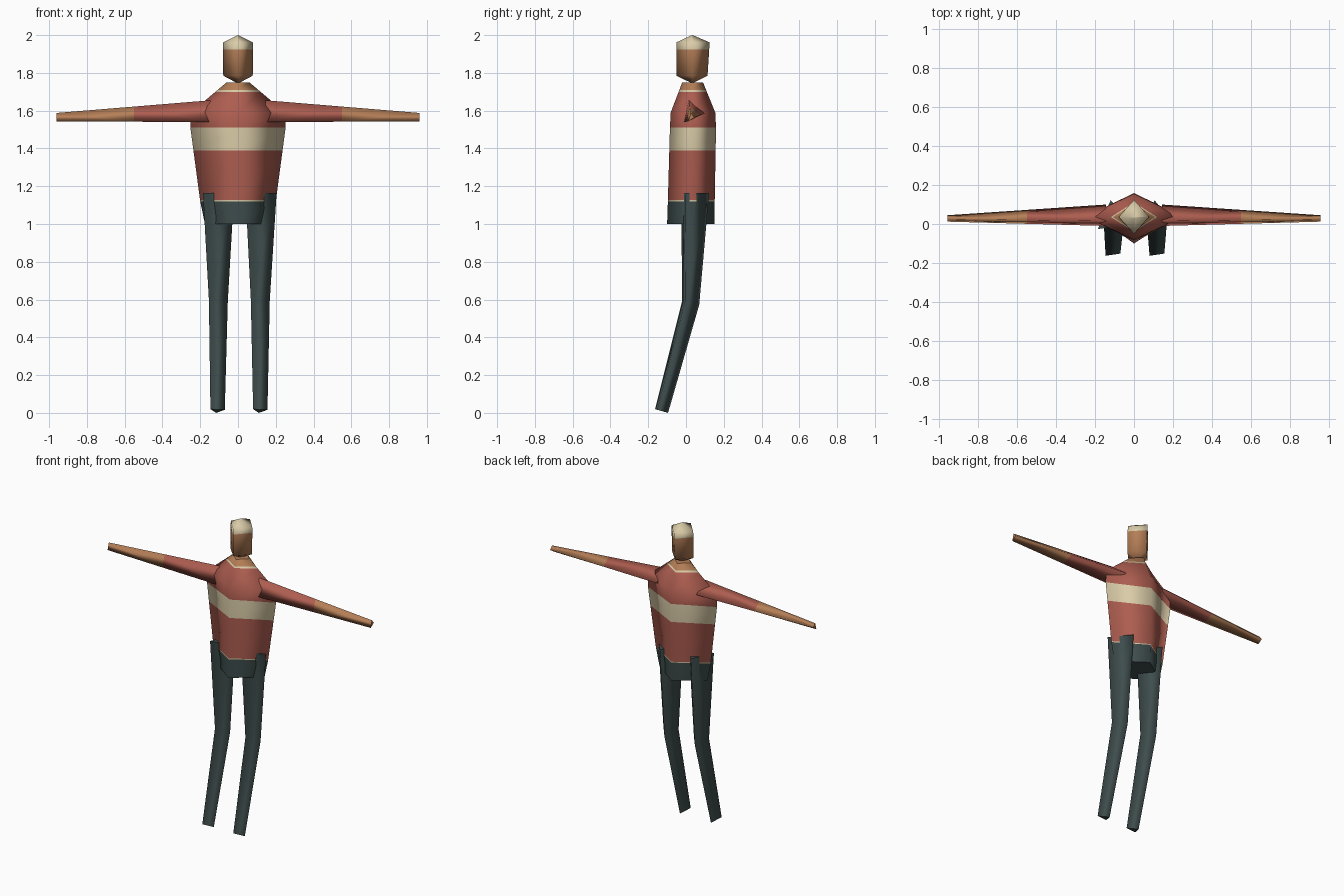
import bpy, bmesh

cube = bpy.data.objects.get("Cube")
if cube:
    bpy.data.objects.remove(cube, do_unlink=True)


def material(name, rgb):
    m = bpy.data.materials.new(name)
    m.use_nodes = True
    m.diffuse_color = (*rgb, 1)
    m.node_tree.nodes["Principled BSDF"].inputs["Base Color"].default_value = (*rgb, 1)
    return m


RED = material("brick red", (0.42, 0.11, 0.08))
CREAM = material("cream", (0.70, 0.60, 0.39))
SKIN = material("tan skin", (0.46, 0.21, 0.095))
DARK = material("dark slate", (0.05, 0.075, 0.075))


def loft(name, rings, colours):
    """Skin a list of equal rings; colours holds one material per span."""
    mesh = bpy.data.meshes.new(name)
    palette = list(dict.fromkeys(colours))
    for m in palette:
        mesh.materials.append(m)
    bm = bmesh.new()
    loops = [[bm.verts.new(p) for p in ring] for ring in rings]
    n = len(rings[0])
    for lower, upper, colour in zip(loops, loops[1:], colours):
        for i in range(n):
            j = (i + 1) % n
            f = bm.faces.new((lower[i], lower[j], upper[j], upper[i]))
            f.smooth = True
            f.material_index = palette.index(colour)
    # flat end caps with crisp rims
    for loop, colour in ((loops[0], colours[0]), (loops[-1], colours[-1])):
        cap = bm.faces.new(loop)
        cap.material_index = palette.index(colour)
        for e in cap.edges:
            e.smooth = False
    bmesh.ops.recalc_face_normals(bm, faces=bm.faces)
    bm.to_mesh(mesh)
    bm.free()
    obj = bpy.data.objects.new(name, mesh)
    bpy.context.collection.objects.link(obj)
    return obj


def diamond(z, hx, cy, hy):
    return [(hx, cy, z), (0, cy + hy, z), (-hx, cy, z), (0, cy - hy, z)]


def profile_at(profile, z):
    """Interpolate a (z, half width, centre y, half depth) profile."""
    for a, b in zip(profile, profile[1:]):
        if z <= b[0]:
            t = (z - a[0]) / (b[0] - a[0])
            return diamond(*[p + (q - p) * t for p, q in zip(a, b)])


# Torso: diamond section with shorts, hem line, chest stripe and collar
torso = [(1.0, 0.175, 0.025, 0.125), (1.12, 0.20, 0.028, 0.124),
         (1.51, 0.252, 0.037, 0.122), (1.59, 0.25, 0.037, 0.118),
         (1.75, 0.06, 0.035, 0.055)]
bands = [(1.0, DARK), (1.12, CREAM), (1.126, RED), (1.39, CREAM), (1.51, RED),
         (1.59, RED), (1.7, CREAM), (1.71, SKIN), (1.75, None)]
loft("torso", [profile_at(torso, z) for z, _ in bands], [c for _, c in bands[:-1]])

# Head: narrow diamond section, pointed above and below
head = [(1.75, 0.012, 0.033, 0.012), (1.785, 0.078, 0.032, 0.082),
        (1.925, 0.08, 0.036, 0.087), (1.962, 0.078, 0.037, 0.087),
        (2.0, 0.002, 0.033, 0.002)]
loft("head", [diamond(*r) for r in head], [SKIN, SKIN, CREAM, CREAM])

# Arms: three-sided, tapering from shoulder to wrist
shoulder = [(0.015, 1.655), (0.1, 1.585), (-0.01, 1.54)]
wrist = [(0.025, 1.588), (0.045, 1.565), (0.012, 1.543)]
for name, side in (("left_arm", 1), ("right_arm", -1)):
    rings = []
    for x in (0.145, 0.55, 0.96):
        t = (x - 0.145) / (0.96 - 0.145)
        rings.append([(side * x, a[0] + (b[0] - a[0]) * t, a[1] + (b[1] - a[1]) * t)
                      for a, b in zip(shoulder, wrist)])
    loft(name, rings, [RED, SKIN])

# Legs: three-sided, bent at the knee with the shins swung forward
section = [(-0.5, -0.4), (0.5, -0.25), (-0.1, 0.5)]


def leg_ring(cx, cy, cz, width, tilt):
    return [(cx + u * width, cy + v * width, cz - tilt * v * width) for u, v in section]


for name, hip, knee, foot in (("left_leg", 0.122, 0.118, 0.118),
                              ("right_leg", -0.103, -0.104, -0.108)):
    loft(name, [leg_ring(foot, -0.133, 0.011, 0.076, 0.29),
                leg_ring(knee, 0.02, 0.585, 0.1, 0.25),
                leg_ring(hip, 0.04, 1.165, 0.165, 0)], [DARK, DARK])
